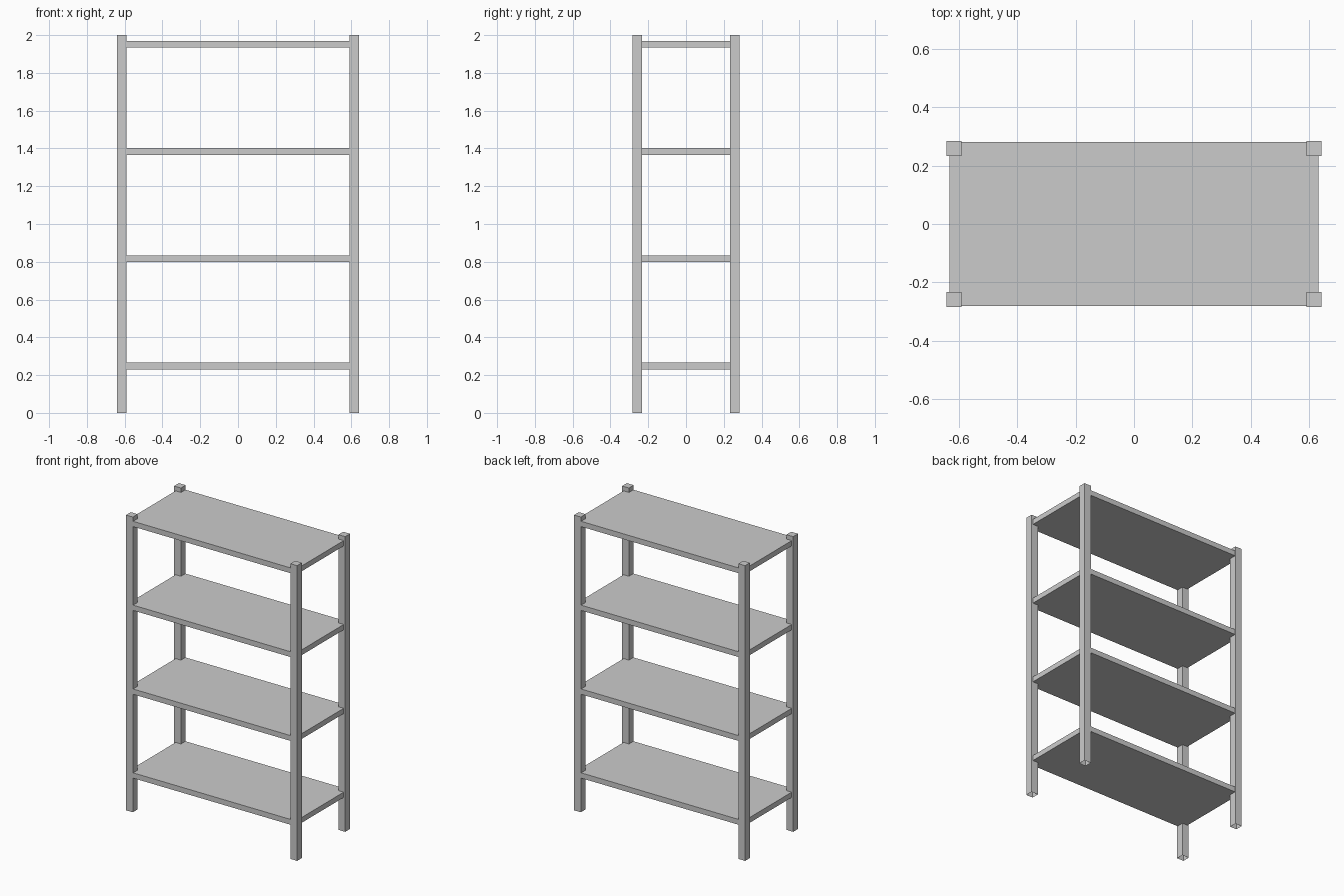
import bpy, bmesh
from mathutils import Matrix, Vector

if "Cube" in bpy.data.objects:
    bpy.data.objects.remove(bpy.data.objects["Cube"])


def box(name, center, size, open_bottom=False):
    bm = bmesh.new()
    bmesh.ops.create_cube(bm, size=1.0, matrix=Matrix.Diagonal((*size, 1.0)))
    if open_bottom:
        bm.normal_update()
        bottom = [f for f in bm.faces if f.normal.z < -0.5]
        bmesh.ops.delete(bm, geom=bottom, context='FACES_ONLY')
    mesh = bpy.data.meshes.new(name)
    bm.to_mesh(mesh)
    bm.free()
    obj = bpy.data.objects.new(name, mesh)
    obj.location = Vector(center)
    bpy.context.collection.objects.link(obj)
    return obj


HEIGHT = 2.0
POST = 0.051
HALF_X, HALF_Y = 0.641, 0.283

# Four corner posts, hollow at the foot
for side, sx in (("left", -1), ("right", 1)):
    for end, sy in (("front", -1), ("back", 1)):
        box(f"{end}_{side}_post",
            (sx * (HALF_X - POST / 2), sy * (HALF_Y - POST / 2), HEIGHT / 2),
            (POST, POST, HEIGHT), open_bottom=True)

# Four evenly spaced shelves, slightly inset from the outer post faces
THICK = 0.036
for i in range(4):
    top = 0.266 + i * 0.568
    box(f"shelf_{i + 1}", (0, 0, top - THICK / 2), (1.26, 0.56, THICK))
